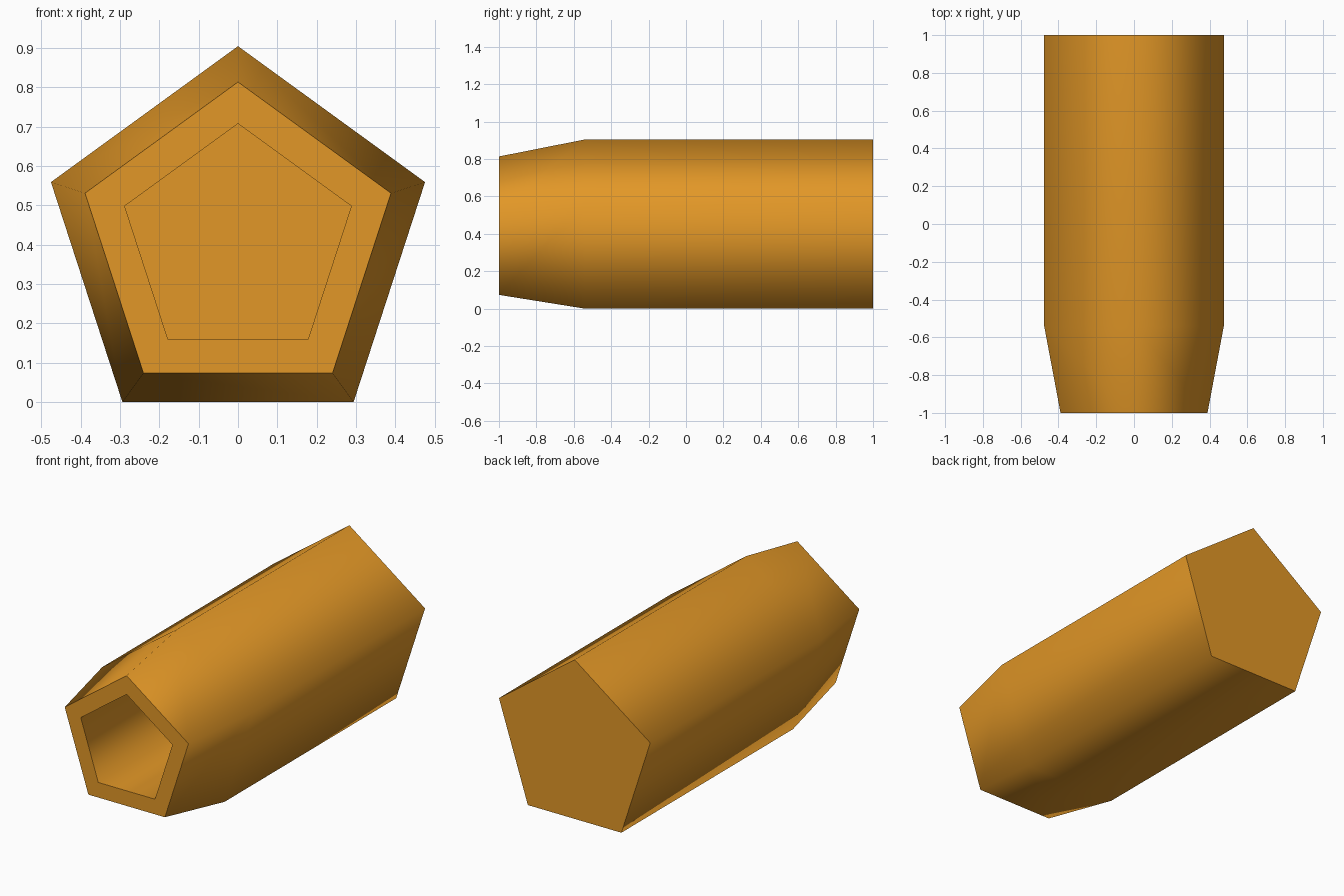
import bpy
import bmesh
from math import cos, sin, pi, radians

cube = bpy.data.objects.get("Cube")
if cube:
    bpy.data.objects.remove(cube, do_unlink=True)

SIDES = 5
RADIUS = 0.5
CENTRE_Z = RADIUS * cos(pi / SIDES)

# Amber colour
amber = bpy.data.materials.new("amber")
amber.use_nodes = True
colour = (0.76, 0.31, 0.02, 1)
amber.diffuse_color = colour
amber.node_tree.nodes["Principled BSDF"].inputs["Base Color"].default_value = colour

# Profile from back to front, over the rim and down into the bore: (radius, y)
profile = [(RADIUS, 1.0), (RADIUS, -0.54), (0.409, -1.0),
           (0.303, -1.0), (0.303, 0.2)]

bm = bmesh.new()


def ring(radius, y):
    """Pentagon with one corner pointing up."""
    turns = [2 * pi * i / SIDES for i in range(SIDES)]
    return [bm.verts.new((radius * sin(a), y, CENTRE_Z + radius * cos(a)))
            for a in turns]


# Walls, taper, rim and bore
rings = [ring(r, y) for r, y in profile]
for a, b in zip(rings, rings[1:]):
    for i in range(SIDES):
        j = (i + 1) % SIDES
        bm.faces.new((a[i], a[j], b[j], b[i]))

# Closed back and bore floor
bm.faces.new(rings[0])
bm.faces.new(rings[-1])
bmesh.ops.recalc_face_normals(bm, faces=bm.faces)

mesh = bpy.data.meshes.new("barrel")
bm.to_mesh(mesh)
bm.free()
mesh.materials.append(amber)
barrel = bpy.data.objects.new("barrel", mesh)
bpy.context.collection.objects.link(barrel)

# Rounded shading along the sides, crisp rim and back
bpy.ops.object.select_all(action="DESELECT")
barrel.select_set(True)
bpy.context.view_layer.objects.active = barrel
bpy.ops.object.shade_smooth_by_angle(angle=radians(76))
